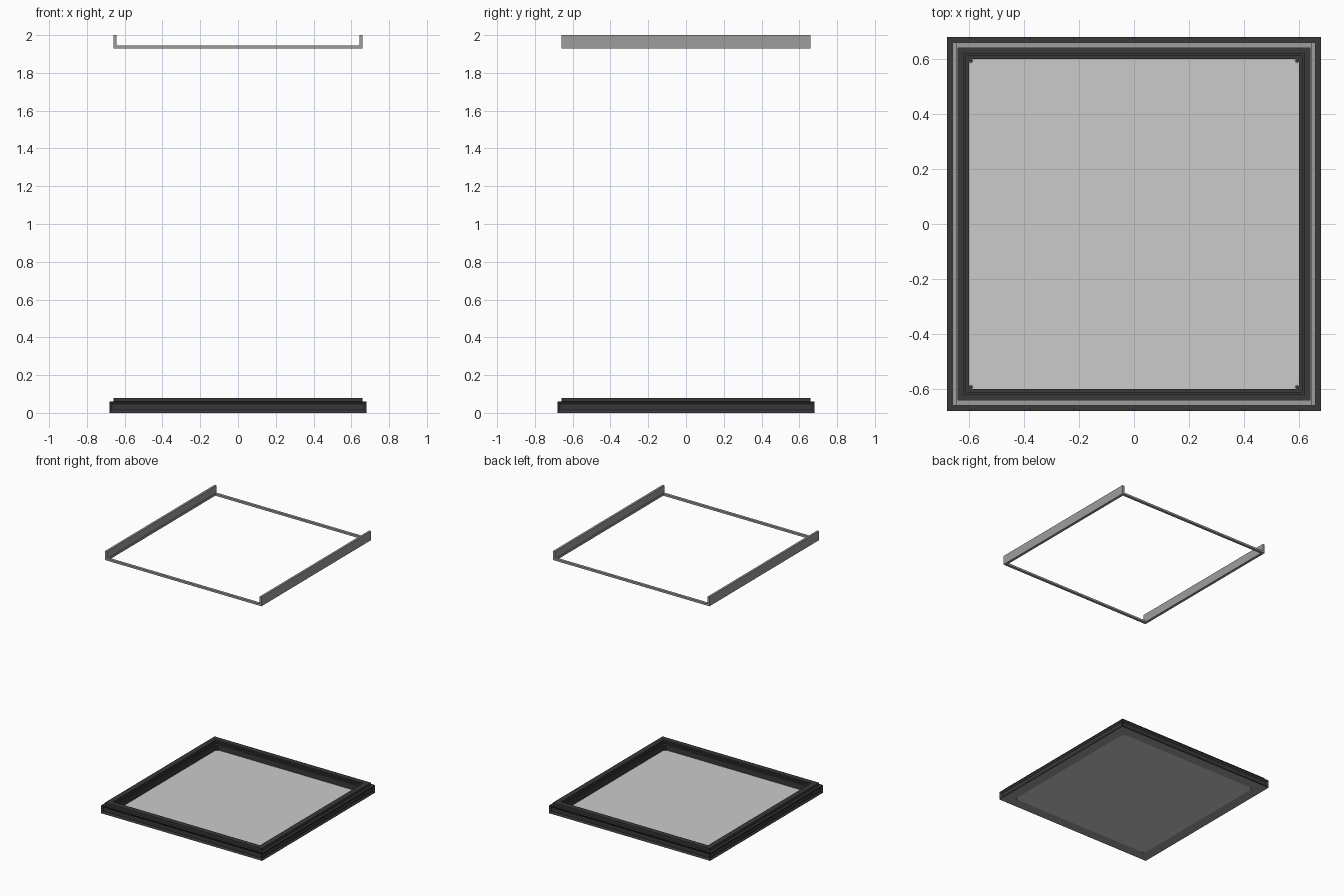
import bpy, bmesh
from mathutils import Matrix

if "Cube" in bpy.data.objects:
    bpy.data.objects.remove(bpy.data.objects["Cube"])


def material(name, v):
    m = bpy.data.materials.new(name)
    m.diffuse_color = (v, v, v, 1)
    m.use_nodes = True
    m.node_tree.nodes["Principled BSDF"].inputs["Base Color"].default_value = m.diffuse_color
    return m


DARK = material("dark_rubber", 0.04)
GREY = material("mid_grey_metal", 0.34)
LIGHT = material("light_grey_panel", 0.6)


def finish(bm, name, mats):
    bmesh.ops.recalc_face_normals(bm, faces=bm.faces)
    if len(mats) > 1:  # undersides take the second colour
        for f in bm.faces:
            if f.normal.z < -0.9 and f.calc_center_median().z < 0.001:
                f.material_index = 1
    me = bpy.data.meshes.new(name)
    bm.to_mesh(me)
    bm.free()
    for m in mats:
        me.materials.append(m)
    ob = bpy.data.objects.new(name, me)
    bpy.context.collection.objects.link(ob)
    return ob


def square_ring(profile):
    """Sweep a closed (half width, z) profile round a mitred square."""
    bm = bmesh.new()
    loops = [[bm.verts.new((sx * r, sy * r, z))
              for sx, sy in ((-1, -1), (1, -1), (1, 1), (-1, 1))]
             for r, z in profile]
    for i, a in enumerate(loops):
        b = loops[(i + 1) % len(loops)]
        for j in range(4):
            k = (j + 1) % 4
            bm.faces.new((a[j], a[k], b[k], b[j]))
    bmesh.ops.recalc_face_normals(bm, faces=bm.faces)
    return bm


def box(name, lo, hi, mats):
    bm = bmesh.new()
    c = [(a + b) / 2 for a, b in zip(lo, hi)]
    s = [abs(b - a) for a, b in zip(lo, hi)]
    bmesh.ops.create_cube(bm, size=1, matrix=Matrix.Translation(c) @ Matrix.Diagonal((*s, 1)))
    return finish(bm, name, mats)


# Stepped base frame with a recessed groove along each outer side
bm = square_ring([(0.60, 0), (0.68, 0), (0.68, 0.06), (0.66, 0.06), (0.66, 0.08),
                  (0.62, 0.08), (0.62, 0.07), (0.61, 0.07), (0.61, 0.06), (0.60, 0.06)])
sides = [f for f in bm.faces
         if max(abs(f.calc_center_median().x), abs(f.calc_center_median().y)) > 0.675
         and abs(f.normal.z) < 0.1]
bmesh.ops.inset_individual(bm, faces=sides, thickness=0.02, depth=-0.01)
finish(bm, "base_frame", [DARK, GREY])

# Small inner corner blocks of the base
for sx in (-1, 1):
    for sy in (-1, 1):
        box("base_corner_block", (sx * 0.588, sy * 0.588, 0), (sx * 0.60, sy * 0.60, 0.06),
            [DARK, GREY])

# Floor panel with clipped corners
bm = bmesh.new()
h, c = 0.60, 0.58
pts = [(-c, -h), (c, -h), (h, -c), (h, c), (c, h), (-c, h), (-h, c), (-h, -c)]
f = bm.faces.new([bm.verts.new((x, y, 0.0)) for x, y in pts])
top = bmesh.ops.extrude_face_region(bm, geom=[f], use_keep_orig=True)["geom"]
for v in top:
    if isinstance(v, bmesh.types.BMVert):
        v.co.z = 0.018
finish(bm, "floor_panel", [LIGHT])

# Floating upper frame: thin ring with an upright wall on the left and right
finish(square_ring([(0.64, 1.93), (0.66, 1.93), (0.66, 1.945), (0.64, 1.945)]),
       "upper_ring", [GREY])
for side, name in ((-1, "upper_left_wall"), (1, "upper_right_wall")):
    box(name, (side * 0.644, -0.66, 1.945), (side * 0.66, 0.66, 2.0), [GREY])
